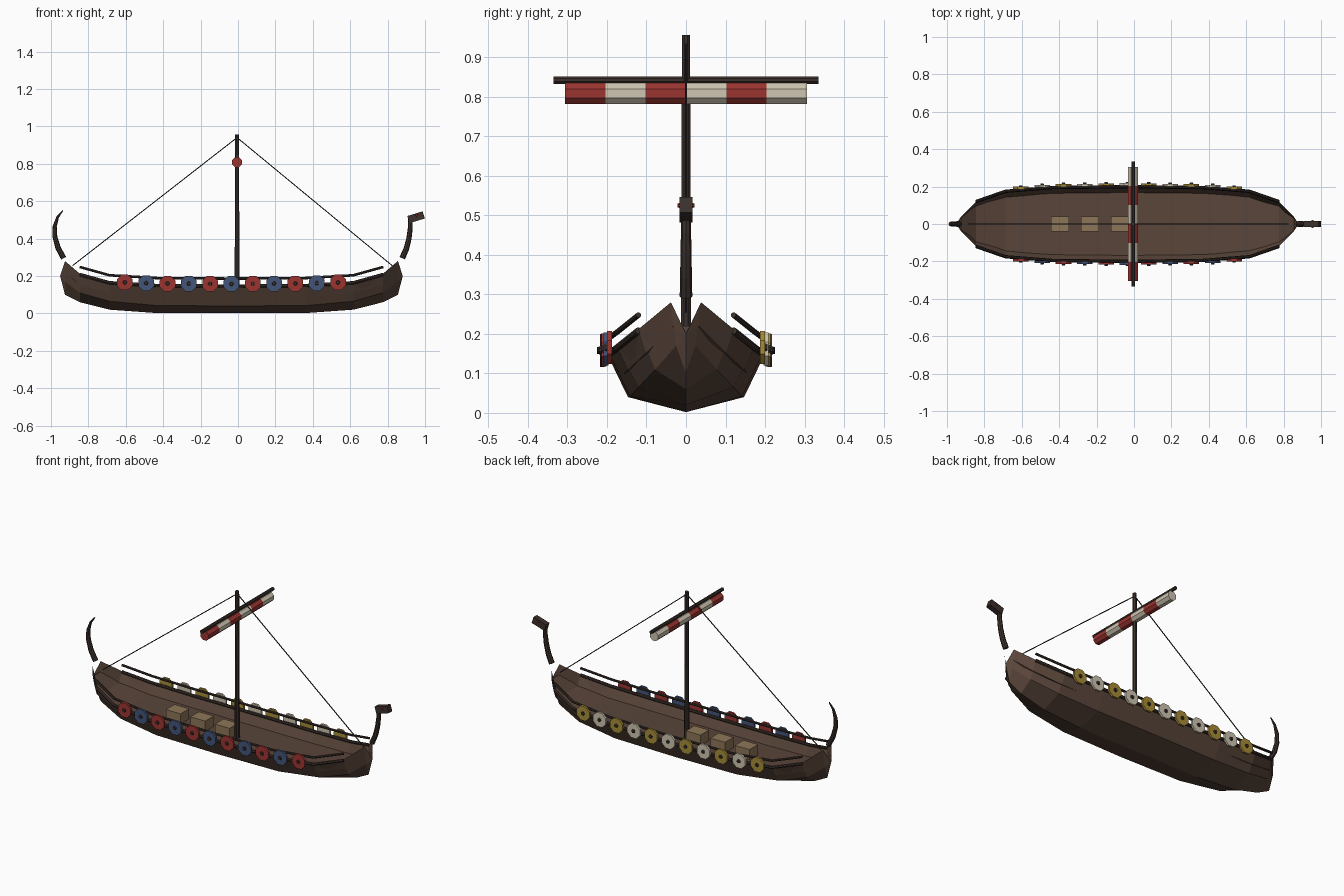
import bpy, bmesh, math
from mathutils import Vector, Matrix

if "Cube" in bpy.data.objects:
    bpy.data.objects.remove(bpy.data.objects["Cube"])

def mat(name, c):
    m = bpy.data.materials.new(name)
    m.diffuse_color = (*c, 1)
    m.use_nodes = True
    m.node_tree.nodes["Principled BSDF"].inputs["Base Color"].default_value = m.diffuse_color
    return m

HULL = mat("hull_wood", (.10, .06, .042))
DARK = mat("dark_wood", (.045, .03, .024))
RED = mat("red", (.33, .035, .03))
BLUE = mat("blue", (.055, .09, .19))
YELLOW = mat("yellow", (.38, .26, .04))
CREAM = mat("cream", (.62, .56, .44))
CRATE = mat("crate_wood", (.27, .18, .10))
ROPE = mat("rope", (.03, .025, .02))

def finish(name, bm, m):
    bmesh.ops.recalc_face_normals(bm, faces=bm.faces)
    me = bpy.data.meshes.new(name)
    bm.to_mesh(me)
    bm.free()
    me.materials.append(m)
    ob = bpy.data.objects.new(name, me)
    bpy.context.collection.objects.link(ob)
    return ob

def rod(name, a, b, r1, r2, m, sides=8):
    """Straight (tapered) cylinder between two points."""
    a, b = Vector(a), Vector(b)
    bm = bmesh.new()
    rot = (b - a).to_track_quat('Z', 'Y').to_matrix().to_4x4()
    spin = Matrix.Rotation(math.pi / sides, 4, 'Z')
    bmesh.ops.create_cone(bm, cap_ends=True, segments=sides, radius1=r1, radius2=r2,
                          depth=(b - a).length,
                          matrix=Matrix.Translation((a + b) / 2) @ rot @ spin)
    return finish(name, bm, m)

def box(name, loc, size, m, tilt=0):
    bm = bmesh.new()
    bmesh.ops.create_cube(bm, size=1, matrix=Matrix.Translation(loc)
                          @ Matrix.Rotation(tilt, 4, 'Y') @ Matrix.Diagonal((*size, 1)))
    return finish(name, bm, m)

def tube(name, pts, radii, m):
    """Bent tube through points, flat shaded."""
    cu = bpy.data.curves.new(name, 'CURVE')
    cu.dimensions = '3D'
    cu.bevel_depth = 1
    cu.bevel_resolution = 2
    cu.use_fill_caps = True
    sp = cu.splines.new('POLY')
    sp.use_smooth = False
    sp.points.add(len(pts) - 1)
    for p, co, r in zip(sp.points, pts, radii):
        p.co = (*co, 1)
        p.radius = r
    cu.materials.append(m)
    ob = bpy.data.objects.new(name, cu)
    bpy.context.collection.objects.link(ob)
    return ob

# Hull stations: distance from middle, sheer y/z, chine y/z, keel z
CX = -.035
HALF = [(0, .2, .15, .147, .04, .002), (.4, .195, .153, .142, .042, .002),
        (.652, .175, .168, .12, .065, .02), (.81, .12, .212, .078, .11, .06),
        (.89, .038, .28, .025, .17, .10)]
STATIONS = [(-s[0], *s[1:]) for s in HALF[:0:-1]] + HALF

def sheer(x):
    """Sheer half width and height at x."""
    u = abs(x - CX)
    for a, b in zip(HALF, HALF[1:]):
        if u <= b[0]:
            t = (u - a[0]) / (b[0] - a[0])
            return a[1] + t * (b[1] - a[1]), a[2] + t * (b[2] - a[2])

# Hull: lofted closed sections with inner bulwark and deck, pointed ends
bm = bmesh.new()
rings = []
for u, w, h, cy, cz, k in STATIONS:
    sec = [(0, k), (cy, cz), (w, h), (w * .84, h - .06),
           (-w * .84, h - .06), (-w, h), (-cy, cz)]
    rings.append([bm.verts.new((CX + u, y, z)) for y, z in sec])
for r, s in zip(rings, rings[1:]):
    for i in range(7):
        j = (i + 1) % 7
        bm.faces.new((r[i], r[j], s[j], s[i]))
for r, d in ((rings[0], -1), (rings[-1], 1)):
    tip = bm.verts.new((CX + d * .916, 0, .20))
    for i in range(7):
        bm.faces.new((r[i], r[(i + 1) % 7], tip))
finish("hull", bm, HULL)

# Gunwale strakes and raised rails on both sides
for side, tag in ((-1, "front"), (1, "back")):
    inner = STATIONS[1:-1]
    for part, dz, r in (("gunwale", -.004, .009), ("rail", .036, .007)):
        tube(f"{part}_{tag}", [(CX + s[0], side * s[1], s[2] + dz) for s in inner],
             [r] * len(inner), DARK)

# Shields: eleven per side, alternating colours, with a boss
for side, tag, cols in ((-1, "front", (RED, BLUE)), (1, "back", (YELLOW, CREAM))):
    for i in range(11):
        x = -.605 + i * .114
        w, h = sheer(x)
        y = side * (w + .012)
        z = .158 + (h - .15) * .6
        rod(f"shield_{tag}_{i}", (x, y - .006, z), (x, y + .006, z), .045, .045, cols[i % 2])
        rod(f"shield_boss_{tag}_{i}", (x, y, z), (x, y + side * .013, z), .013, .009, DARK)

# Mast, yard and furled striped sail
MX = -.005
rod("mast", (MX, 0, .08), (MX, 0, .956), .0145, .011, DARK)
rod("yard", (MX, -.335, .842), (MX, .335, .842), .0105, .0105, DARK)
for i in range(6):
    y = -.306 + i * .102
    rod(f"furled_sail_{i}", (MX, y, .808), (MX, y + .102, .808), .029, .029,
        (RED, CREAM)[i % 2])

# Stay ropes
rod("stern_stay", (MX, 0, .94), (-.885, 0, .255), .003, .003, ROPE, 6)
rod("bow_stay", (MX, 0, .94), (.825, 0, .255), .003, .003, ROPE, 6)

# Cargo crates on deck
for i, x in enumerate((-.396, -.235, -.075)):
    box(f"crate_{i}", (x, 0, .12), (.096, .08, .065), CRATE)

# Bow neck with carved head, and curled stern tail
tube("bow_neck", [(.878, 0, .295), (.9, 0, .345), (.914, 0, .4), (.921, 0, .455), (.921, 0, .505)],
     [.016, .015, .014, .013, .012], DARK)
box("bow_head", (.952, 0, .514), (.086, .032, .04), DARK, math.radians(-17))
for side in (-1, 1):
    rod(f"eye_{'right' if side > 0 else 'left'}", (.955, side * .012, .525),
        (.955, side * .022, .525), .008, .005, RED)
tube("stern_tail", [(-.932, 0, .295), (-.962, 0, .35), (-.979, 0, .41), (-.98, 0, .465),
                    (-.964, 0, .515), (-.937, 0, .55)],
     [.015, .0145, .013, .011, .007, .003], DARK)
